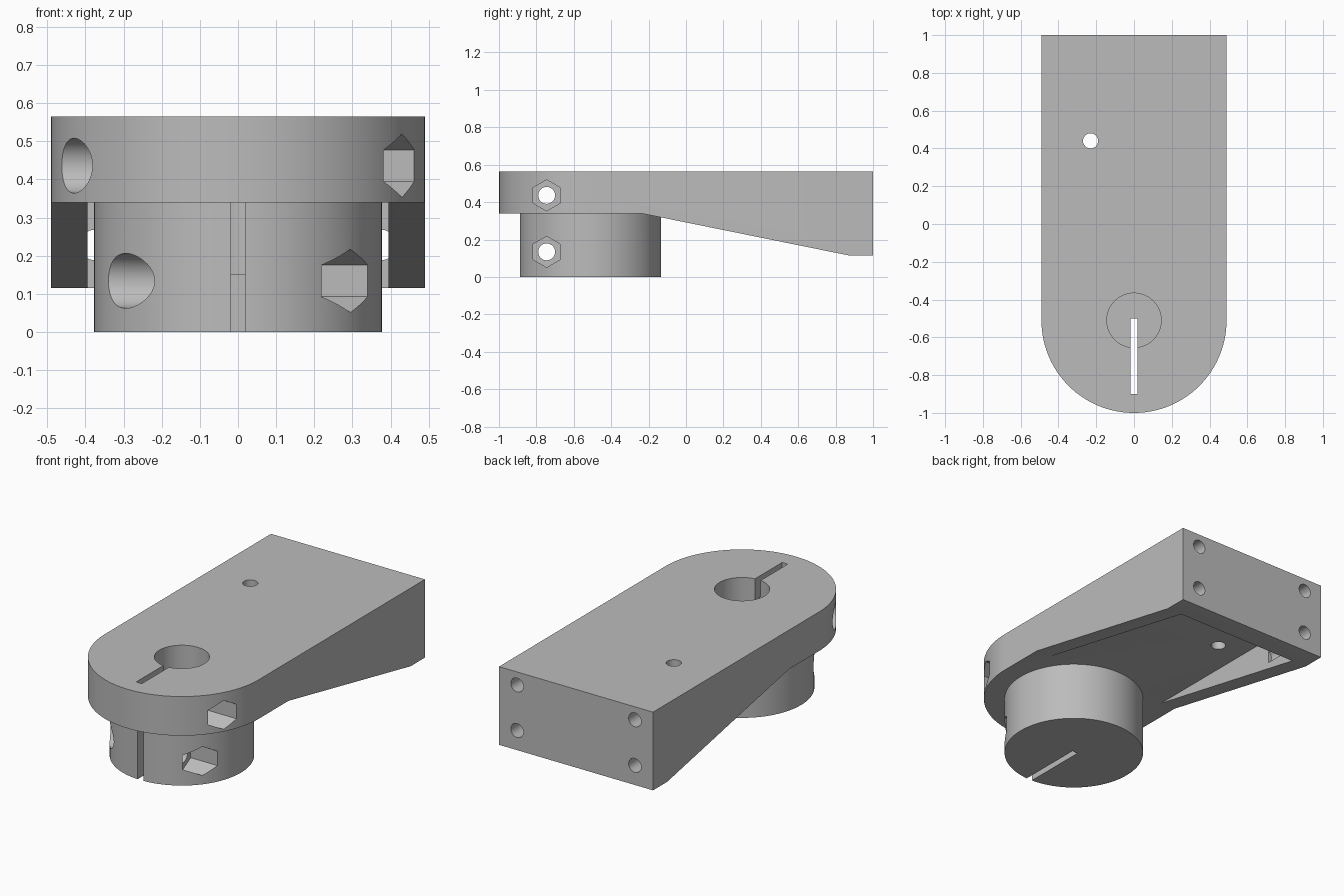
import bpy, bmesh, math
from mathutils import Matrix

cube = bpy.data.objects.get("Cube")
if cube:
    bpy.data.objects.remove(cube, do_unlink=True)

HALF_WIDTH, TOP, PLATE_BOTTOM = 0.49, 0.565, 0.34
PIVOT_Y = -0.51
BOLT_Y = -0.745


def make_object(name, bm):
    bmesh.ops.recalc_face_normals(bm, faces=bm.faces)
    mesh = bpy.data.meshes.new(name)
    bm.to_mesh(mesh)
    bm.free()
    obj = bpy.data.objects.new(name, mesh)
    bpy.context.collection.objects.link(obj)
    return obj


def prism(name, points, direction):
    """Extrude a closed 3D outline along a direction."""
    bm = bmesh.new()
    face = bm.faces.new([bm.verts.new(p) for p in points])
    grown = bmesh.ops.extrude_face_region(bm, geom=[face])["geom"]
    verts = [g for g in grown if isinstance(g, bmesh.types.BMVert)]
    bmesh.ops.translate(bm, verts=verts, vec=direction)
    return make_object(name, bm)


def box(name, x0, x1, y0, y1, z0, z1):
    base = [(x0, y0, z0), (x1, y0, z0), (x1, y1, z0), (x0, y1, z0)]
    return prism(name, base, (0, 0, z1 - z0))


def rod(name, axis, centre, radius, start, end, sides=48):
    """Cylinder along x, y or z; centre gives the other two coordinates."""
    points = []
    for i in range(sides):
        a = math.tau * i / sides
        u, v = centre[0] + radius * math.cos(a), centre[1] + radius * math.sin(a)
        points.append({"x": (start, u, v), "y": (u, start, v), "z": (u, v, start)}[axis])
    length = end - start
    return prism(name, points, {"x": (length, 0, 0), "y": (0, length, 0), "z": (0, 0, length)}[axis])


def combine(target, other, operation):
    mod = target.modifiers.new(other.name, "BOOLEAN")
    mod.operation, mod.solver, mod.object = operation, "EXACT", other
    bpy.context.view_layer.objects.active = target
    bpy.ops.object.modifier_apply(modifier=mod.name)
    bpy.data.objects.remove(other, do_unlink=True)


# Arm: tapered side profile trimmed to a rounded outline
profile = [(-1.1, TOP), (1, TOP), (1, 0.115), (0.87, 0.115), (-0.24, PLATE_BOTTOM), (-1.1, PLATE_BOTTOM)]
arm = prism("clamp_arm", [(-0.6, y, z) for y, z in profile], (1.2, 0, 0))
steps = 96
outline = [(HALF_WIDTH * math.cos(math.pi * i / steps),
            PIVOT_Y - HALF_WIDTH * math.sin(math.pi * i / steps), -0.1) for i in range(steps + 1)]
outline += [(-HALF_WIDTH, 1.1, -0.1), (HALF_WIDTH, 1.1, -0.1)]
combine(arm, prism("outline", outline, (0, 0, 1)), "INTERSECT")

# Underside pocket between the side walls
combine(arm, box("pocket", -0.395, 0.395, -0.3, 0.87, -0.1, PLATE_BOTTOM), "DIFFERENCE")

# Round boss, blind bore and clamping slot
combine(arm, rod("boss", "z", (0, PIVOT_Y), 0.377, 0, 0.42, 128), "UNION")
combine(arm, rod("bore", "z", (0, PIVOT_Y), 0.144, 0.15, 0.7, 96), "DIFFERENCE")
combine(arm, box("slot", -0.018, 0.018, -0.9, -0.5, -0.1, 0.7), "DIFFERENCE")

# Cross bolts: through hole, hexagonal nut recess and round head recess
for z, seat in ((0.436, 0.25), (0.134, 0.17)):
    combine(arm, rod("bolt_hole", "x", (BOLT_Y, z), 0.045, -0.7, 0.7), "DIFFERENCE")
    nut = rod("nut_recess", "x", (0, 0), 0.083, seat, 0.7, 6)
    nut.data.transform(Matrix.Translation((0, BOLT_Y, z)) @ Matrix.Rotation(math.pi / 2, 4, "X"))
    combine(arm, nut, "DIFFERENCE")
    combine(arm, rod("head_recess", "x", (BOLT_Y, z), 0.072, -0.7, -seat), "DIFFERENCE")

# Four mounting holes in the back, one vertical hole in the plate
for x in (-0.375, 0.375):
    for z in (0.228, 0.49):
        combine(arm, rod("mount_hole", "y", (x, z), 0.04, 0.67, 1.1), "DIFFERENCE")
combine(arm, rod("plate_hole", "z", (-0.23, 0.44), 0.04, 0.2, 0.7), "DIFFERENCE")

# Single grey finish
grey = bpy.data.materials.new("plain_grey")
grey.use_nodes = True
grey.diffuse_color = (0.5, 0.5, 0.5, 1)
grey.node_tree.nodes["Principled BSDF"].inputs["Base Color"].default_value = (0.5, 0.5, 0.5, 1)
arm.data.materials.clear()
arm.data.materials.append(grey)
for poly in arm.data.polygons:
    poly.material_index = 0

bpy.ops.object.select_all(action="DESELECT")
arm.select_set(True)
bpy.context.view_layer.objects.active = arm
bpy.ops.object.shade_smooth_by_angle(angle=math.radians(25))
